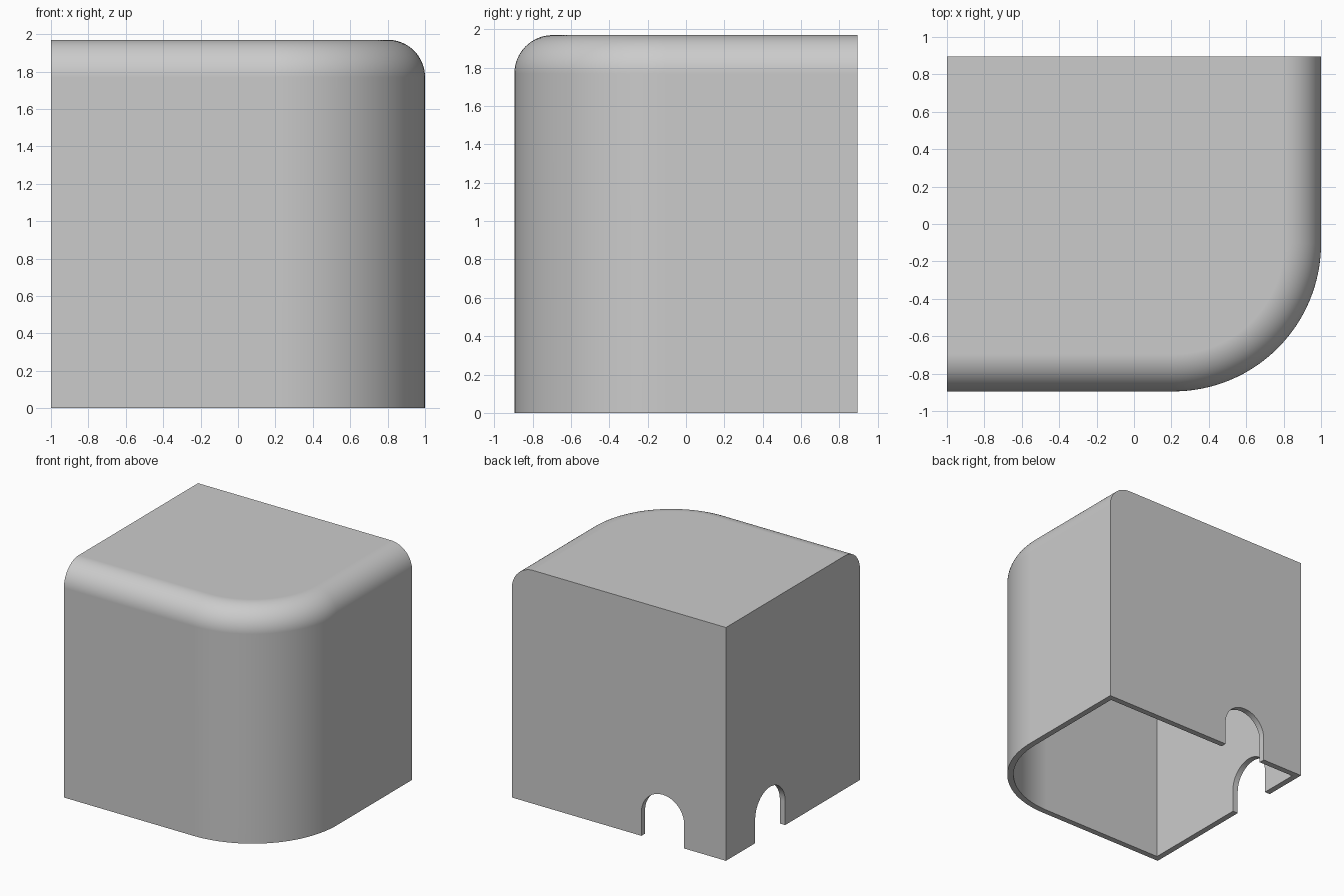
import bpy
import bmesh
import math

if "Cube" in bpy.data.objects:
    bpy.data.objects.remove(bpy.data.objects["Cube"])

HALF_X, HALF_Y, HEIGHT = 1.0, 0.895, 1.97
WALL = 0.05          # shell thickness
CORNER = 0.79        # vertical rounded corner
FILLET = 0.2         # rounded top edge
NOTCH = 0.2          # notch half width and arch radius
NOTCH_OFFSET = 0.59  # notch centre from the sharp back corner

grey = bpy.data.materials.new("light_grey")
grey.use_nodes = True
COLOUR = (0.6, 0.6, 0.6, 1)
grey.diffuse_color = COLOUR
grey.node_tree.nodes["Principled BSDF"].inputs["Base Color"].default_value = COLOUR


def loft(name, rings):
    """Skin a stack of equal-length rings and cap both ends."""
    bm = bmesh.new()
    loops = [[bm.verts.new(p) for p in ring] for ring in rings]
    n = len(loops[0])
    for low, high in zip(loops, loops[1:]):
        for i in range(n):
            j = (i + 1) % n
            bm.faces.new((low[i], low[j], high[j], high[i]))
    bm.faces.new(loops[0])
    bm.faces.new(loops[-1])
    bmesh.ops.recalc_face_normals(bm, faces=bm.faces)
    mesh = bpy.data.meshes.new(name)
    bm.to_mesh(mesh)
    bm.free()
    mesh.materials.append(grey)
    obj = bpy.data.objects.new(name, mesh)
    bpy.context.collection.objects.link(obj)
    return obj


def outline(offset, inset, z, steps=32):
    """Plan with one round corner; inset moves only the front and right sides."""
    x, y = HALF_X - offset, HALF_Y - offset
    r = CORNER - offset
    cx, cy = x - r, -y + r
    pts = [(x - inset, y, z), (-x, y, z), (-x, -y + inset, z)]
    for i in range(steps + 1):
        a = math.pi / 2 * (i / steps - 1)
        pts.append((cx + (r - inset) * math.cos(a),
                    cy + (r - inset) * math.sin(a), z))
    return pts


def body(name, offset, bottom, steps=16):
    """Block with a filleted top edge along the front and right."""
    r, top = FILLET - offset, HEIGHT - offset
    rings = [outline(offset, 0, bottom)]
    for i in range(steps + 1):
        a = math.pi / 2 * i / steps
        rings.append(outline(offset, r * (1 - math.cos(a)),
                             top - r + r * math.sin(a)))
    return loft(name, rings)


def arch(name, place, steps=32):
    """Arched prism; place maps (across, depth, z) to a point."""
    profile = [(-NOTCH, -0.2), (NOTCH, -0.2)]
    for i in range(steps + 1):
        a = math.pi * i / steps
        profile.append((NOTCH * math.cos(a), NOTCH + NOTCH * math.sin(a)))
    return loft(name, [[place(u, d, z) for u, z in profile]
                       for d in (-0.15, 0.15)])


# Outer cover, its hollow and the two cable notches beside the sharp corner
cover = body("cover_shell", 0, 0)
cutters = [
    body("hollow_cutter", WALL, -0.2),
    arch("back_notch_cutter",
         lambda u, d, z: (-HALF_X + NOTCH_OFFSET + u, HALF_Y + d, z)),
    arch("side_notch_cutter",
         lambda u, d, z: (-HALF_X + d, HALF_Y - NOTCH_OFFSET + u, z)),
]

bpy.ops.object.select_all(action="DESELECT")
bpy.context.view_layer.objects.active = cover
cover.select_set(True)
for cutter in cutters:
    cutter.hide_render = True
    cut = cover.modifiers.new(cutter.name, "BOOLEAN")
    cut.operation = "DIFFERENCE"
    cut.solver = "EXACT"
    cut.object = cutter
    bpy.ops.object.modifier_apply(modifier=cut.name)
    bpy.data.objects.remove(cutter)

# Smooth curves with crisp edges and flat walls
bpy.ops.object.shade_smooth_by_angle(angle=math.radians(30))
flat_walls = cover.modifiers.new("flat_walls", "WEIGHTED_NORMAL")
flat_walls.keep_sharp = True
